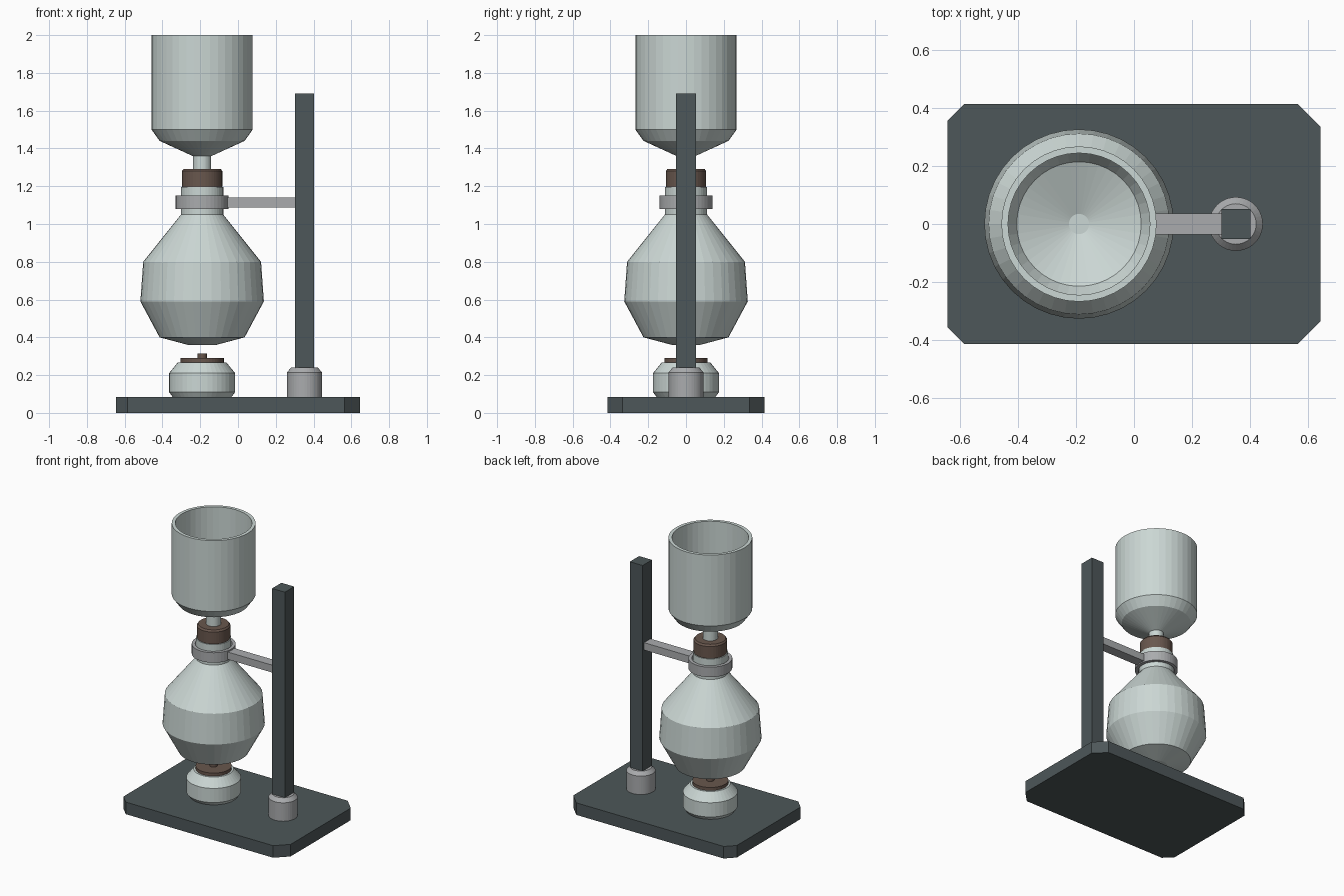
import bpy, bmesh
from math import sin, cos, tau

if "Cube" in bpy.data.objects:
    bpy.data.objects.remove(bpy.data.objects["Cube"])

SEG = 40
AXIS = -0.19   # x of the glassware axis
POST = 0.352   # x of the upright post


def material(name, rgb):
    m = bpy.data.materials.new(name)
    m.diffuse_color = (*rgb, 1)
    m.use_nodes = True
    m.node_tree.nodes["Principled BSDF"].inputs["Base Color"].default_value = m.diffuse_color
    return m


GLASS = material("pale_glass", (0.60, 0.68, 0.66))
DARK = material("dark_metal", (0.075, 0.095, 0.10))
STEEL = material("steel", (0.40, 0.41, 0.42))
BROWN = material("brown_cork", (0.14, 0.095, 0.075))


def finish(name, bm, mat):
    bmesh.ops.recalc_face_normals(bm, faces=bm.faces)
    me = bpy.data.meshes.new(name)
    bm.to_mesh(me)
    bm.free()
    me.materials.append(mat)
    ob = bpy.data.objects.new(name, me)
    bpy.context.collection.objects.link(ob)
    return ob


def lathe(name, x, profile, mat, loop=False):
    """Revolve (radius, z) points about the vertical line at x; cap the ends or close the loop."""
    bm = bmesh.new()
    rings = [[bm.verts.new((x + r * cos(tau * i / SEG), r * sin(tau * i / SEG), z))
              for i in range(SEG)] for r, z in profile]
    pairs = list(zip(rings, rings[1:]))
    if loop:
        pairs.append((rings[-1], rings[0]))
    else:
        bm.faces.new(rings[0])
        bm.faces.new(rings[-1])
    for a, b in pairs:
        for i in range(SEG):
            j = (i + 1) % SEG
            bm.faces.new((a[i], a[j], b[j], b[i]))
    return finish(name, bm, mat)


def prism(name, outline, z0, z1, mat):
    bm = bmesh.new()
    face = bm.faces.new([bm.verts.new((x, y, z0)) for x, y in outline])
    top = bmesh.ops.extrude_face_region(bm, geom=[face])["geom"]
    bmesh.ops.translate(bm, vec=(0, 0, z1 - z0),
                        verts=[v for v in top if isinstance(v, bmesh.types.BMVert)])
    if not face.is_valid or len(bm.faces) < len(outline) + 2:
        bm.faces.new([v for v in bm.verts if abs(v.co.z - z0) < 1e-6])
    return finish(name, bm, mat)


def box(name, x0, x1, half_y, z0, z1, mat):
    return prism(name, [(x0, -half_y), (x1, -half_y), (x1, half_y), (x0, half_y)], z0, z1, mat)


# Base plate with clipped corners
W, D, C = 0.645, 0.415, 0.06
W2, W1 = W - C - 0.02, W - C
prism("base", [(-W1, -D), (W2, -D), (W, -D + 0.08), (W, D - 0.08),
               (W2, D), (-W1, D), (-W, D - C), (-W, -D + C)], 0, 0.085, DARK)

# Upright post, its socket, and the clamp arm
lathe("post_socket", POST, [(0.093, 0.08), (0.093, 0.215), (0.07, 0.24)], STEEL)
box("post", POST - 0.05, POST + 0.05, 0.052, 0.08, 1.69, DARK)
box("clamp_arm", AXIS + 0.125, POST - 0.045, 0.036, 1.088, 1.14, STEEL)
lathe("clamp_ring", AXIS, [(0.118, 1.08), (0.14, 1.08), (0.14, 1.15), (0.118, 1.15)],
      STEEL, loop=True)

# Spirit burner
lathe("burner", AXIS, [(0.155, 0.083), (0.175, 0.11), (0.175, 0.21), (0.128, 0.268)], GLASS)
lathe("burner_cap", AXIS, [(0.115, 0.26), (0.115, 0.29)], BROWN)
lathe("burner_wick", AXIS, [(0.025, 0.28), (0.025, 0.315)], BROWN)

# Lower flask
lathe("lower_flask", AXIS, [(0.075, 0.36), (0.225, 0.40), (0.327, 0.59), (0.312, 0.80),
                            (0.112, 1.05), (0.112, 1.195)], GLASS)

# Stopper and stem
lathe("stopper", AXIS, [(0.102, 1.18), (0.107, 1.20), (0.107, 1.28), (0.098, 1.292)], BROWN)
lathe("stem", AXIS, [(0.048, 1.25), (0.048, 1.36), (0.036, 1.385)], GLASS)

# Open upper chamber with wall thickness
lathe("upper_chamber", AXIS, [(0.05, 1.36), (0.225, 1.44), (0.268, 1.50), (0.268, 2.0),
                              (0.245, 2.0), (0.245, 1.51), (0.215, 1.46), (0.035, 1.385)], GLASS)
